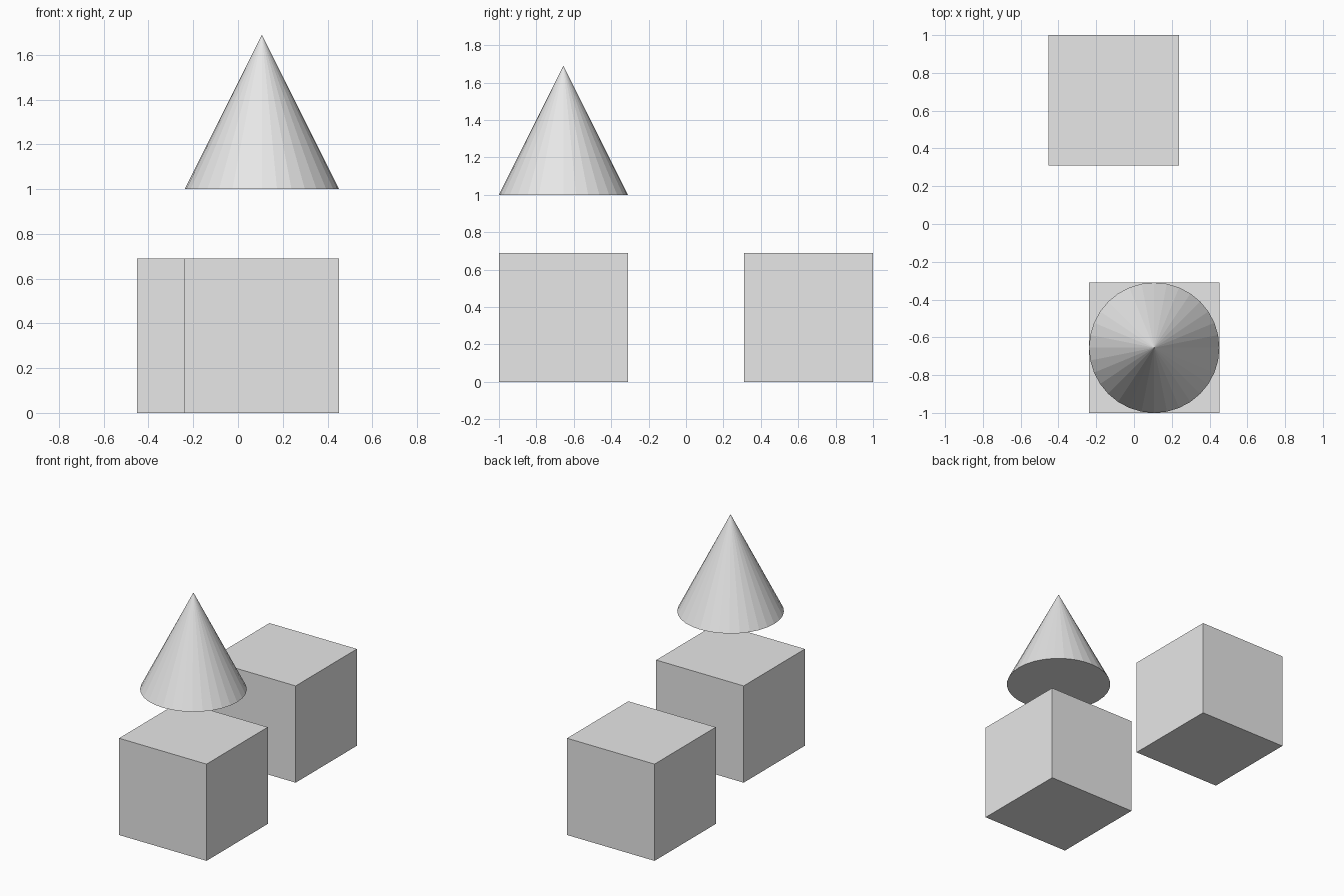
import bpy

# Remove the default object
default = bpy.data.objects.get("Cube")
if default:
    bpy.data.objects.remove(default, do_unlink=True)

SIZE = 0.69          # edge of each block, and height and width of the cone
HALF = SIZE / 2
X_OFF = 0.107        # sideways shift of the parts from the centre
Y_OFF = 1 - HALF     # front and back shift

# Single grey material
grey = bpy.data.materials.new("light grey")
colour = (0.8, 0.8, 0.8, 1)
grey.diffuse_color = colour
grey.use_nodes = True
grey.node_tree.nodes["Principled BSDF"].inputs["Base Color"].default_value = colour


def finish(name):
    obj = bpy.context.object
    obj.name = name
    obj.data.name = name
    obj.data.materials.append(grey)
    bpy.ops.object.shade_flat()


# Two equal blocks, diagonally opposite
for name, side in (("front_block", 1), ("back_block", -1)):
    bpy.ops.mesh.primitive_cube_add(size=SIZE, location=(side * X_OFF, -side * Y_OFF, HALF))
    finish(name)

# Faceted cone floating above the front block
bpy.ops.mesh.primitive_cone_add(vertices=32, radius1=HALF, radius2=0, depth=SIZE,
                                location=(X_OFF, -Y_OFF, 1 + HALF))
finish("floating_cone")
